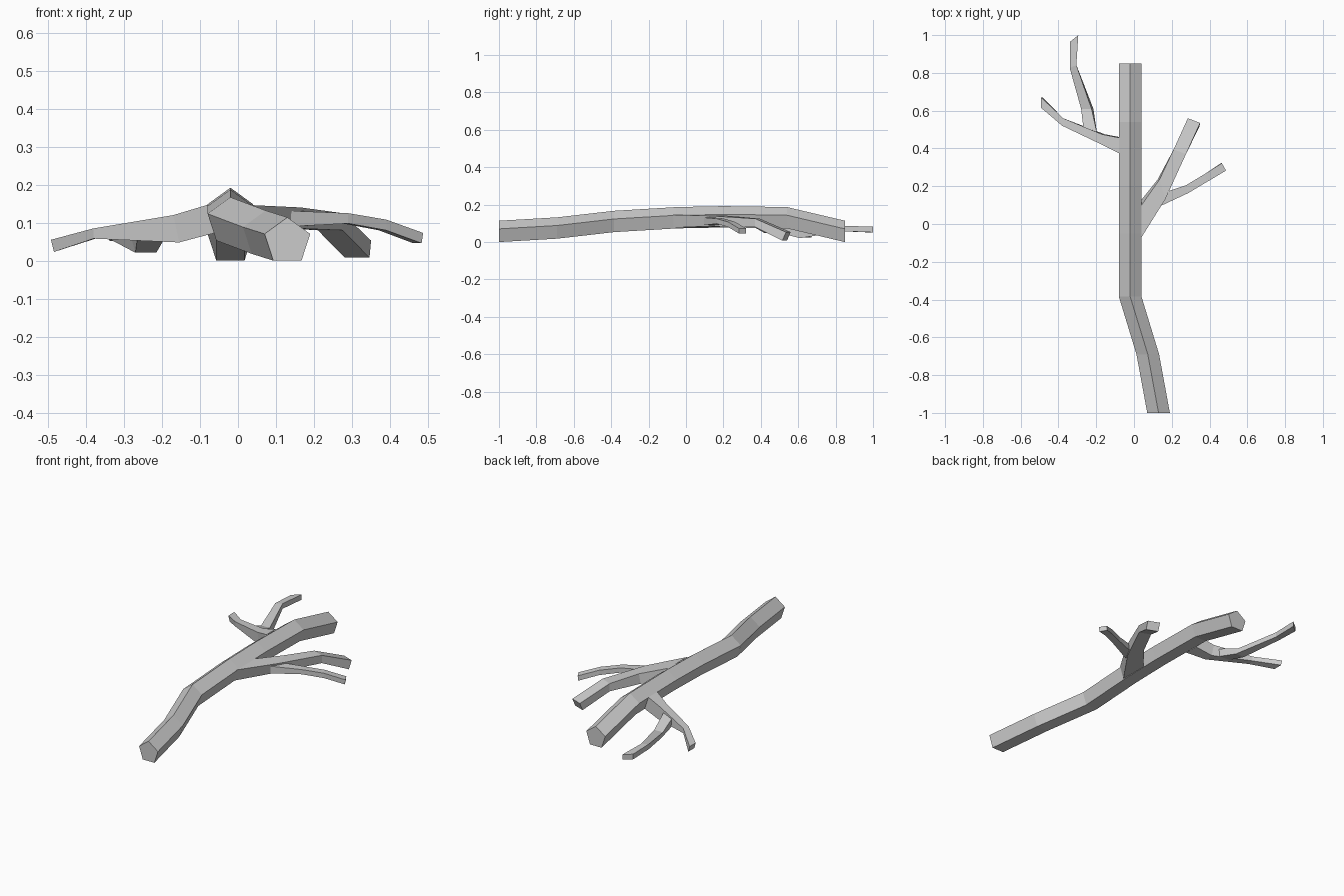
import bpy, bmesh, math


def loft(name, rings, cap_start):
    """Skin a list of equal-sized point rings, capping the far end."""
    bm = bmesh.new()
    loops = [[bm.verts.new(p) for p in ring] for ring in rings]
    n = len(loops[0])
    for a, b in zip(loops, loops[1:]):
        for i in range(n):
            j = (i + 1) % n
            bm.faces.new((a[i], a[j], b[j], b[i]))
    bm.faces.new(loops[-1])
    if cap_start:
        bm.faces.new(loops[0][::-1])
    bmesh.ops.recalc_face_normals(bm, faces=bm.faces)
    mesh = bpy.data.meshes.new(name)
    bm.to_mesh(mesh)
    bm.free()
    obj = bpy.data.objects.new(name, mesh)
    bpy.context.collection.objects.link(obj)
    return obj


def pentagon(x, y, top, r=0.063):
    angles = [math.radians(90 + 72 * i) for i in range(5)]
    return [(x + r * math.cos(a), y, top - r + r * math.sin(a)) for a in angles]


def quad(left, right, top, bottom, shift=(0, 0)):
    """Four-sided twig section; shift moves the two lower corners."""
    (ax, ay), (bx, by), (sx, sy) = left, right, shift
    return [(ax, ay, top), (bx, by, top),
            (bx + sx, by + sy, bottom), (ax + sx, ay + sy, bottom)]


# main limb: five-sided, bent
limb = [(0.13, -1.0, 0.114), (0.073, -0.69, 0.132), (-0.02, -0.385, 0.167),
        (-0.02, -0.05, 0.187), (-0.02, 0.2, 0.192), (-0.02, 0.54, 0.187),
        (-0.02, 0.85, 0.114)]
loft("main_limb", [pentagon(*p) for p in limb], True)

# right branch and its twig
loft("right_branch", [
    quad((0.04, 0.10), (0.04, -0.07), 0.146, 0.077, (-0.023, 0)),
    quad((0.135, 0.235), (0.165, 0.13), 0.14, 0.085, (-0.01, 0)),
    quad((0.21, 0.395), (0.275, 0.37), 0.125, 0.08),
    quad((0.285, 0.56), (0.35, 0.535), 0.053, 0.008, (-0.004, -0.02)),
], False)
loft("right_twig", [
    quad((0.155, 0.165), (0.14, 0.095), 0.131, 0.09),
    quad((0.275, 0.205), (0.29, 0.165), 0.125, 0.098),
    quad((0.37, 0.262), (0.39, 0.225), 0.108, 0.08),
    quad((0.465, 0.322), (0.487, 0.283), 0.073, 0.046, (-0.004, 0)),
], False)

# left branch and its twig
loft("left_branch", [
    quad((-0.08, 0.375), (-0.08, 0.457), 0.147, 0.074, (0.023, 0)),
    quad((-0.17, 0.42), (-0.17, 0.475), 0.12, 0.048, (0.015, 0)),
    quad((-0.38, 0.52), (-0.375, 0.56), 0.085, 0.058),
    quad((-0.492, 0.615), (-0.492, 0.67), 0.055, 0.023, (0.008, 0)),
], False)
loft("left_twig", [
    quad((-0.265, 0.485), (-0.195, 0.475), 0.105, 0.055),
    quad((-0.28, 0.61), (-0.225, 0.61), 0.057, 0.021, (0.01, 0)),
    quad((-0.34, 0.825), (-0.305, 0.842), 0.087, 0.058),
    quad((-0.338, 0.965), (-0.295, 1.0), 0.082, 0.052),
], False)
